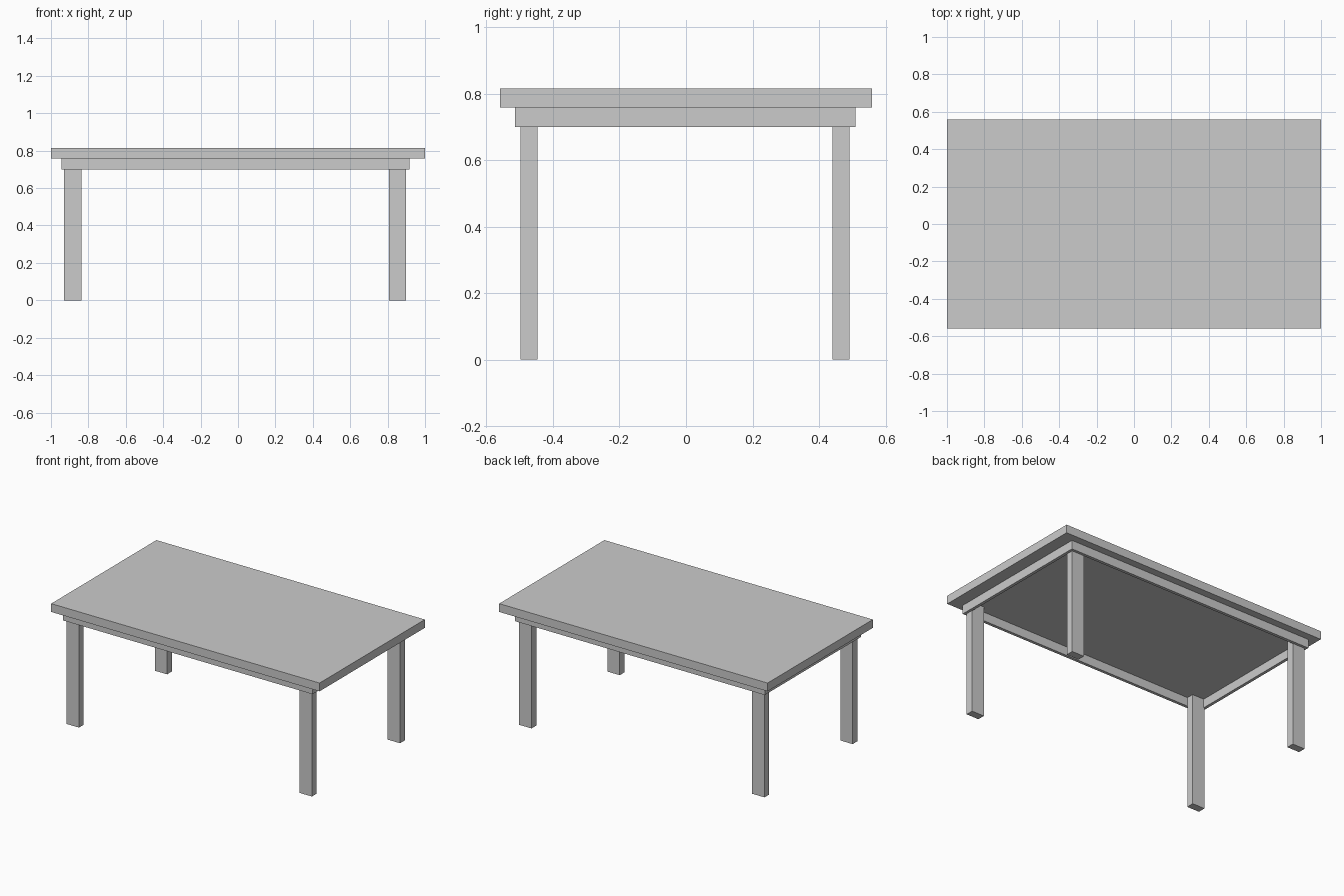
import bpy

if "Cube" in bpy.data.objects:
    bpy.data.objects.remove(bpy.data.objects["Cube"])


def box(name, x, y, z):
    """Axis-aligned box from (min, max) ranges."""
    bpy.ops.mesh.primitive_cube_add(size=1, location=[(a + b) / 2 for a, b in (x, y, z)])
    ob = bpy.context.object
    ob.name = name
    ob.scale = [b - a for a, b in (x, y, z)]
    bpy.ops.object.transform_apply(location=False, rotation=False, scale=True)
    return ob


TOP, UNDER, RAIL_BOTTOM = 0.815, 0.759, 0.70
T = 0.02                          # rail thickness
X0, X1 = -0.944, 0.916            # outer faces of the apron
Y0, Y1 = -0.515, 0.51

# Table top
box("table_top", (-1, 1), (-0.56, 0.56), (UNDER, TOP))

# Apron rails, open in the middle
rail_z = (RAIL_BOTTOM, UNDER)
box("front_rail", (X0, X1), (Y0, Y0 + T), rail_z)
box("back_rail", (X0, X1), (Y1 - T, Y1), rail_z)
box("left_rail", (X0, X0 + T), (Y0 + T, Y1 - T), rail_z)
box("right_rail", (X1 - T, X1), (Y0 + T, Y1 - T), rail_z)

# Legs, tucked inside the apron corners and reaching the table top
for side, x in (("left", (-0.929, -0.837)), ("right", (0.807, 0.899))):
    for end, y in (("front", (-0.498, -0.447)), ("back", (0.441, 0.492))):
        box(f"{end}_{side}_leg", x, y, (0, UNDER))
